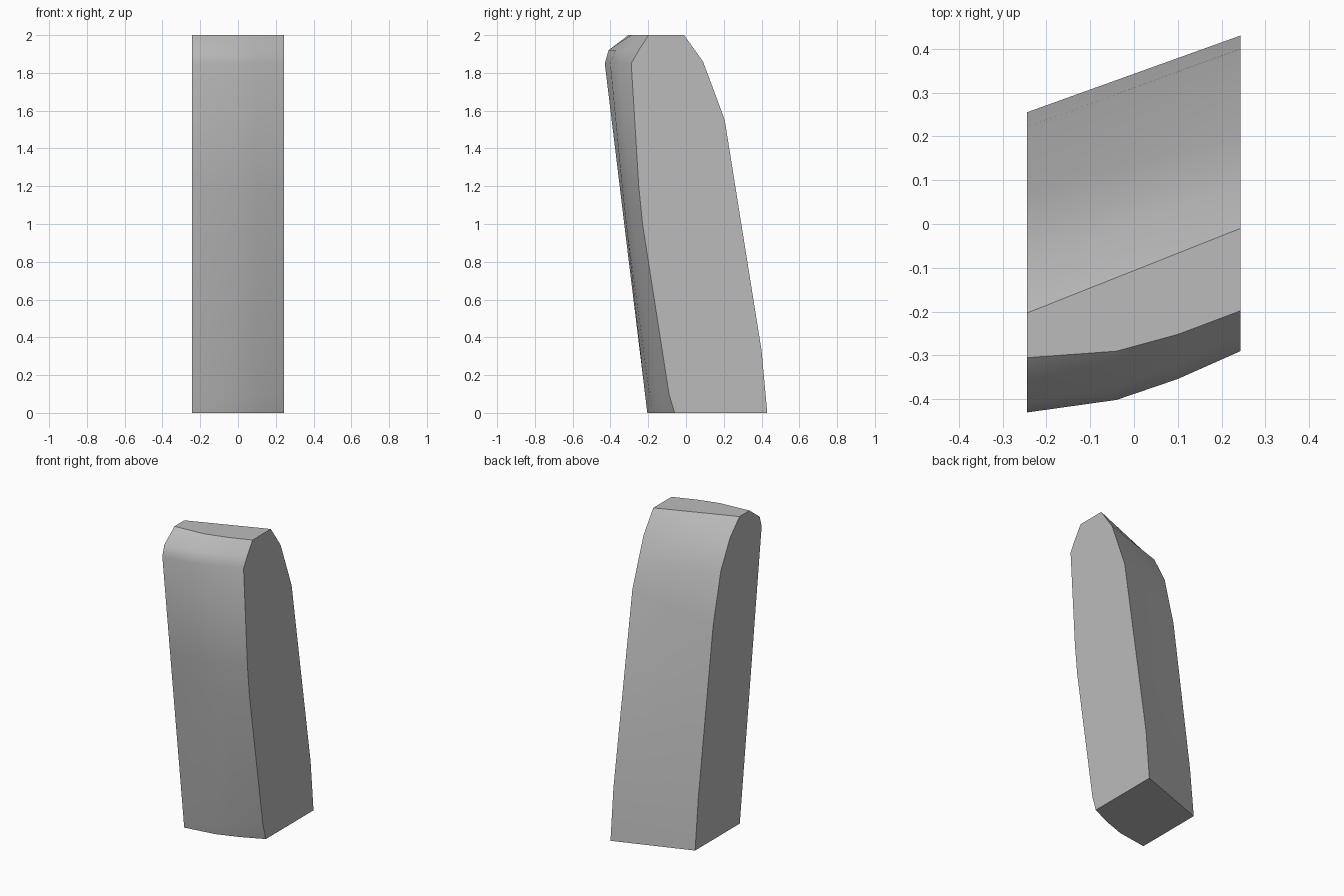
import bpy
import bmesh

cube = bpy.data.objects.get("Cube")
if cube:
    bpy.data.objects.remove(cube, do_unlink=True)

grey = bpy.data.materials.new("plain_grey")
grey.use_nodes = True
colour = (0.5, 0.5, 0.5, 1)
grey.diffuse_color = colour
grey.node_tree.nodes["Principled BSDF"].inputs["Base Color"].default_value = colour

# Matching (y, z) outlines of the two flat sides, from front foot over the top to back foot
SIDE_A = [(-.205, 0), (-.217, .1), (-.327, 1), (-.351, 1.2), (-.43, 1.85), (-.41, 1.92),
          (-.305, 2), (-.203, 2), (-.105, 1.9), (-.01, 1.72), (.07, 1.39), (.222, .33), (.255, 0)]
SIDE_B = [(-.06, 0), (-.09, .1), (-.23, 1), (-.25, 1.2), (-.29, 1.85), (-.25, 1.92),
          (-.198, 2), (-.01, 2), (.09, 1.86), (.15, 1.7), (.205, 1.55), (.4, .33), (.43, 0)]
X_A, X_B = -.244, .243
STATIONS = [(X_A, 0), (-.04, 1), (.1, .75), (X_B, 0)]    # x, share of the front bulge
FRONT_BULGE = .03
FRONT_ROWS = 7
SHARP_ROWS = (0, 6, 7, 12)


def section(x, bulge):
    """Blend the side outlines at x and swell the front outwards."""
    t = (x - X_A) / (X_B - X_A)
    ring = []
    for i, (a, b) in enumerate(zip(SIDE_A, SIDE_B)):
        y = a[0] + t * (b[0] - a[0])
        z = a[1] + t * (b[1] - a[1])
        if i < FRONT_ROWS:
            y -= FRONT_BULGE * bulge
        ring.append((x, y, z))
    return ring


# Leaning block: skin between sections, flat sides as caps
bm = bmesh.new()
rings = [[bm.verts.new(p) for p in section(*s)] for s in STATIONS]
count = len(SIDE_A)
for r, s in zip(rings, rings[1:]):
    for i in range(count):
        j = (i + 1) % count
        face = bm.faces.new((r[i], s[i], s[j], r[j]))
        face.smooth = i != count - 1
caps = [bm.faces.new(rings[0]), bm.faces.new(rings[-1])]
bmesh.ops.recalc_face_normals(bm, faces=bm.faces)

# Crisp edges around the sides, foot and top
for cap in caps:
    for edge in cap.edges:
        edge.smooth = False
for r, s in zip(rings, rings[1:]):
    for i in SHARP_ROWS:
        bm.edges.get((r[i], s[i])).smooth = False

mesh = bpy.data.meshes.new("leaning_block")
bm.to_mesh(mesh)
bm.free()
mesh.materials.append(grey)
block = bpy.data.objects.new("leaning_block", mesh)
bpy.context.collection.objects.link(block)
